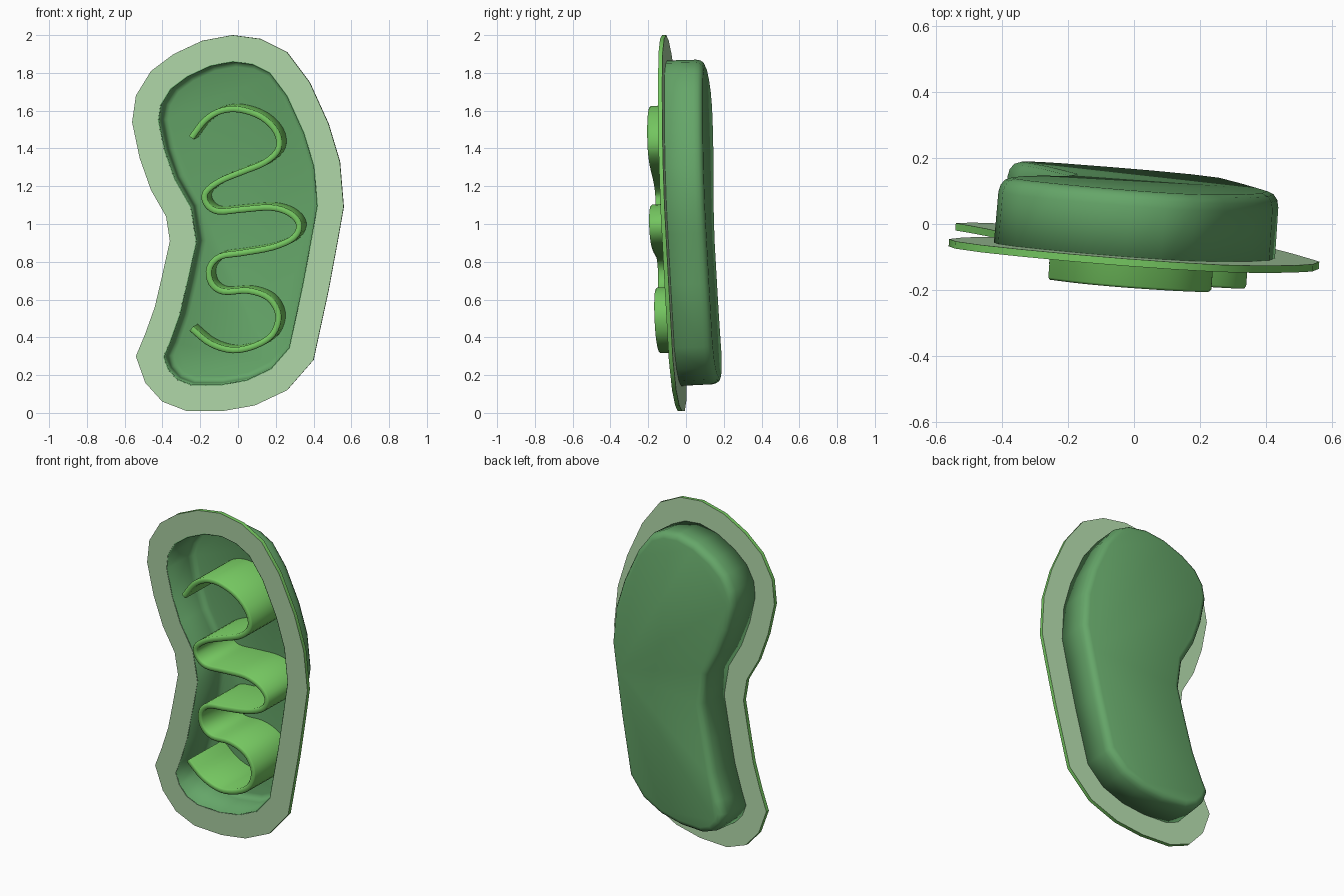
import bpy
import bmesh
import math
from mathutils import Vector

cube = bpy.data.objects.get("Cube")
if cube:
    bpy.data.objects.remove(cube, do_unlink=True)


def make_material(name, color):
    mat = bpy.data.materials.new(name)
    mat.use_nodes = True
    rgba = (*color, 1)
    mat.diffuse_color = rgba
    mat.node_tree.nodes["Principled BSDF"].inputs["Base Color"].default_value = rgba
    return mat


dark_green = make_material("dark_green", (.13, .38, .14))
bright_green = make_material("bright_green", (.18, .58, .12))
pale_green = make_material("pale_green", (.44, .69, .40))

# Slope of the tilted base plane: every part is placed at (x, z) on it, at a depth behind it
SLOPE_X, SLOPE_Z, BASE_Y = .077, .04, -.038


def place(point, depth):
    x, z = point
    y = BASE_Y - SLOPE_X * x - SLOPE_Z * z
    return Vector((x + SLOPE_X * depth, y + depth, z + SLOPE_Z * depth))


def inset(points, distance):
    """Move a clockwise closed outline inwards with mitred corners."""
    result = []
    for i, p in enumerate(points):
        before = (p - points[i - 1]).normalized()
        after = (points[(i + 1) % len(points)] - p).normalized()
        n1 = Vector((before.y, -before.x))
        n2 = Vector((after.y, -after.x))
        result.append(p + (n1 + n2) * distance / (1 + n1.dot(n2)))
    return result


def add_loop(bm, points, depth):
    return [bm.verts.new(place(p, depth)) for p in points]


def bridge(bm, loop_a, loop_b, slot=0):
    count = len(loop_a)
    for i in range(count):
        j = (i + 1) % count
        face = bm.faces.new((loop_a[i], loop_a[j], loop_b[j], loop_b[i]))
        face.material_index = slot


def finish(bm, name, materials, angle):
    bmesh.ops.recalc_face_normals(bm, faces=bm.faces)
    mesh = bpy.data.meshes.new(name)
    bm.to_mesh(mesh)
    bm.free()
    obj = bpy.data.objects.new(name, mesh)
    bpy.context.collection.objects.link(obj)
    for mat in materials:
        mesh.materials.append(mat)
    bpy.ops.object.select_all(action="DESELECT")
    obj.select_set(True)
    bpy.context.view_layer.objects.active = obj
    bpy.ops.object.shade_smooth_by_angle(angle=math.radians(angle))
    return obj


# Kidney-shaped outline, clockwise from the top
outline = [Vector(p) for p in (
    (-.03, 2), (.12, 1.98), (.26, 1.91), (.38, 1.75), (.48, 1.53),
    (.54, 1.33), (.56, 1.09), (.53, .92), (.48, .65), (.4, .28),
    (.26, .12), (.09, .04), (-.08, .01), (-.27, .01), (-.4, .06),
    (-.49, .16), (-.54, .3), (-.49, .42), (-.44, .56), (-.4, .73),
    (-.36, .91), (-.38, 1.04), (-.46, 1.18), (-.52, 1.35), (-.56, 1.54),
    (-.54, 1.68), (-.46, 1.81), (-.34, 1.9), (-.19, 1.97))]
RIM_WIDTH = .135
RIM_HALF = .011

# Flat rim: pale faces with a bright outer edge
bm = bmesh.new()
opening = inset(outline, RIM_WIDTH)
front_outer = add_loop(bm, outline, -RIM_HALF)
front_inner = add_loop(bm, opening, -RIM_HALF)
back_inner = add_loop(bm, opening, RIM_HALF)
back_outer = add_loop(bm, outline, RIM_HALF)
bridge(bm, front_outer, front_inner)
bridge(bm, front_inner, back_inner)
bridge(bm, back_inner, back_outer)
bridge(bm, back_outer, front_outer, slot=1)
finish(bm, "outer_rim", [pale_green, bright_green], 30)

# Hollow tub with a rounded back edge, open at the front
bm = bmesh.new()
loops = [add_loop(bm, inset(outline, RIM_WIDTH + extra), depth)
         for extra, depth in ((-.002, -.009), (0, .165), (.005, .187),
                              (.017, .203), (.037, .211))]
for loop_a, loop_b in zip(loops, loops[1:]):
    bridge(bm, loop_a, loop_b)
bm.faces.new(loops[-1])
tub = finish(bm, "tub", [dark_green], 45)
shell = tub.modifiers.new("wall_thickness", "SOLIDIFY")
shell.thickness = .008
# Keep the outer surface fixed whichever way the open shell was oriented
floor = tub.data.polygons[len(tub.data.polygons) - 1]
shell.offset = -1 if floor.normal.y > 0 else 1

# Winding inner fold, standing on the tub floor
fold_points = [Vector(p) for p in (
    (-.24, 1.46), (-.17, 1.55), (-.09, 1.6), (.01, 1.61), (.13, 1.57),
    (.21, 1.49), (.22, 1.4), (.15, 1.33), (.03, 1.28), (-.09, 1.23),
    (-.165, 1.17), (-.16, 1.11), (-.1, 1.07), (.03, 1.08), (.18, 1.09),
    (.28, 1.06), (.33, 1), (.3, .93), (.19, .88), (.03, .85),
    (-.09, .83), (-.145, .77), (-.135, .69), (-.07, .645), (.06, .65),
    (.17, .61), (.22, .52), (.19, .42), (.1, .36), (-.02, .335),
    (-.14, .37), (-.24, .45))]


def smooth_path(points, steps):
    """Sample a smooth curve that passes through all the points."""
    padded = [points[0] * 2 - points[1], *points, points[-1] * 2 - points[-2]]
    path = []
    for a, b, c, d in zip(padded, padded[1:], padded[2:], padded[3:]):
        for k in range(steps):
            t = k / steps
            path.append((b * 2 + (c - a) * t
                         + (a * 2 - b * 5 + c * 4 - d) * t ** 2
                         + (b * 3 - a - c * 3 + d) * t ** 3) / 2)
    return path + [points[-1]]


# Cross-section of the fold: sideways offset and depth
section = ((-.016, .208), (-.016, -.084), (-.010, -.091),
           (.010, -.091), (.016, -.084), (.016, .208))
path = smooth_path(fold_points, 4)
bm = bmesh.new()
rings = []
for i, p in enumerate(path):
    ahead = path[min(i + 1, len(path) - 1)]
    behind = path[max(i - 1, 0)]
    along = (ahead - behind).normalized()
    side = Vector((along.y, -along.x))
    rings.append([bm.verts.new(place(p + side * offset, depth))
                  for offset, depth in section])
for ring_a, ring_b in zip(rings, rings[1:]):
    bridge(bm, ring_a, ring_b)
bm.faces.new(rings[0])
bm.faces.new(rings[-1])
finish(bm, "inner_fold", [bright_green], 50)
